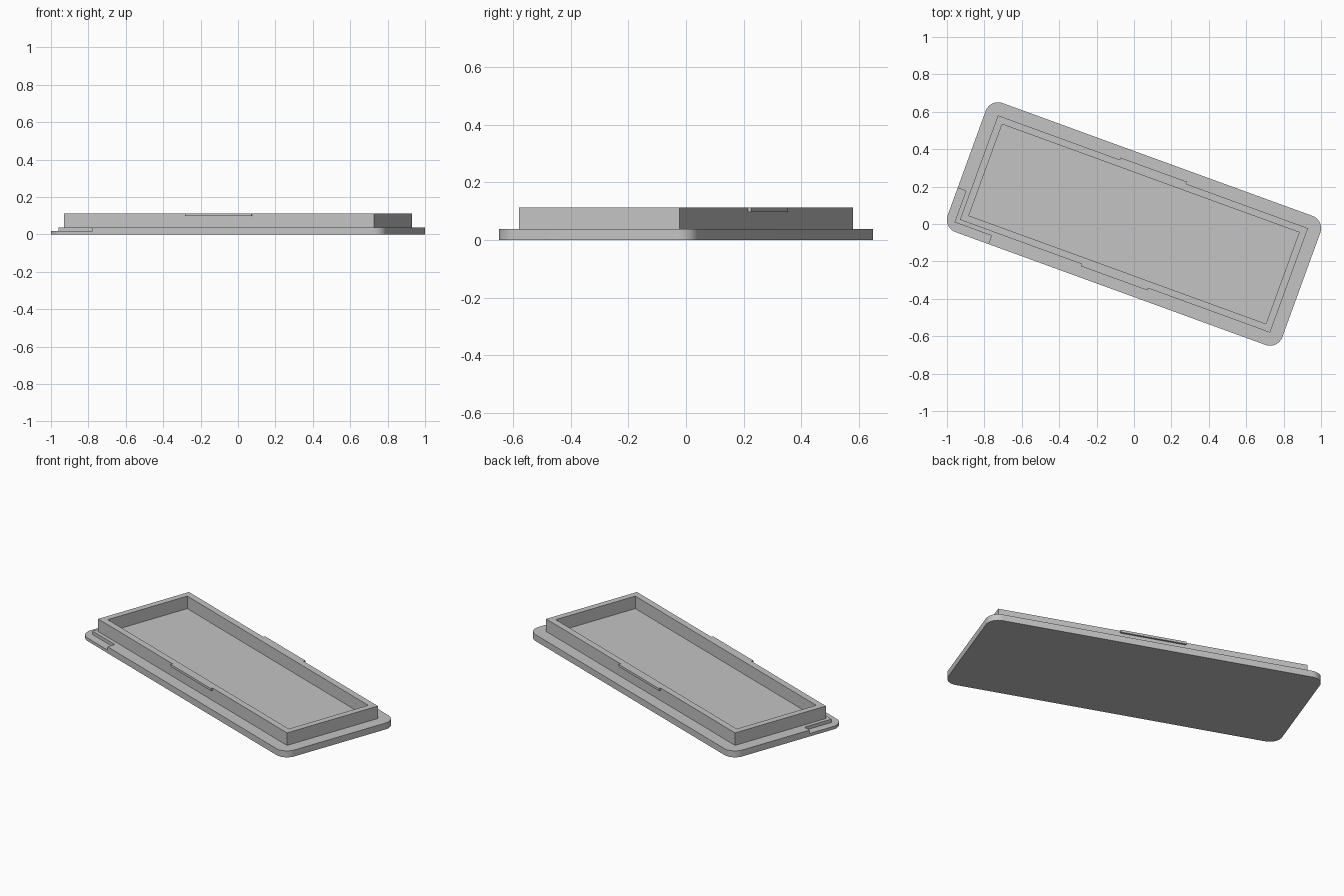
import bpy, bmesh, math

cube = bpy.data.objects.get("Cube")
if cube:
    bpy.data.objects.remove(cube, do_unlink=True)

TURN = math.radians(-20)      # whole lid is turned about z
HX, HY = 0.882, 0.297         # half size of the raised rim
LIP = 0.07                    # flange overhang and corner radius
WALL = 0.037
PLATE_TOP, RIM_TOP = 0.038, 0.112

grey = bpy.data.materials.new("light grey")
grey.use_nodes = True
grey.diffuse_color = (0.55, 0.55, 0.55, 1)
grey.node_tree.nodes["Principled BSDF"].inputs["Base Color"].default_value = (0.55, 0.55, 0.55, 1)


def prism(name, outline, z0, z1):
    """Extrude a flat outline from z0 up to z1."""
    bm = bmesh.new()
    face = bm.faces.new([bm.verts.new((x, y, z0)) for x, y in outline])
    top = bmesh.ops.extrude_face_region(bm, geom=[face])["geom"]
    verts = [v for v in top if isinstance(v, bmesh.types.BMVert)]
    bmesh.ops.translate(bm, vec=(0, 0, z1 - z0), verts=verts)
    bmesh.ops.recalc_face_normals(bm, faces=bm.faces)
    mesh = bpy.data.meshes.new(name)
    bm.to_mesh(mesh)
    bm.free()
    mesh.materials.append(grey)
    obj = bpy.data.objects.new(name, mesh)
    obj.rotation_euler.z = TURN
    bpy.context.collection.objects.link(obj)
    return obj


def rect(x0, x1, y0, y1):
    return [(x0, y0), (x1, y0), (x1, y1), (x0, y1)]


def rounded_rect(hx, hy, r, steps=12):
    """Outline with arcs of radius r centred on the corners of hx, hy."""
    pts = []
    for i, (sx, sy) in enumerate([(1, 1), (-1, 1), (-1, -1), (1, -1)]):
        for k in range(steps + 1):
            a = math.pi / 2 * (i + k / steps)
            pts.append((sx * hx + r * math.cos(a), sy * hy + r * math.sin(a)))
    return pts


def activate(obj):
    bpy.ops.object.select_all(action='DESELECT')
    obj.select_set(True)
    bpy.context.view_layer.objects.active = obj


def cut(obj, cutter):
    cutter.hide_render = True
    mod = obj.modifiers.new("cut", 'BOOLEAN')
    mod.operation = 'DIFFERENCE'
    mod.solver = 'EXACT'
    mod.object = cutter
    activate(obj)
    bpy.ops.object.modifier_apply(modifier=mod.name)
    bpy.data.objects.remove(cutter, do_unlink=True)


# Base flange with an L-shaped step at one corner for prying
flange = prism("base_flange", rounded_rect(HX, HY, LIP), 0, PLATE_TOP)
step = [(-1.1, -0.141), (-0.905, -0.141), (-0.905, -0.319),
        (-0.695, -0.319), (-0.695, -0.5), (-1.1, -0.5)]
cut(flange, prism("step_cutter", step, 0.018, 0.2))
activate(flange)
bpy.ops.object.shade_smooth_by_angle(angle=math.radians(30))

# Raised rim, open in the middle
rim = prism("raised_rim", rect(-HX, HX, -HY, HY), PLATE_TOP, RIM_TOP)
ix, iy = HX - WALL, HY - WALL
cut(rim, prism("pocket_cutter", rect(-ix, ix, -iy, iy), 0, 0.2))

# Snap ridges along the top of both long sides
for name, s in (("front_snap_ridge", -1), ("back_snap_ridge", 1)):
    y0, y1 = sorted((s * HY, s * (HY + 0.012)))
    prism(name, rect(-0.188, 0.188, y0, y1), 0.098, RIM_TOP)
